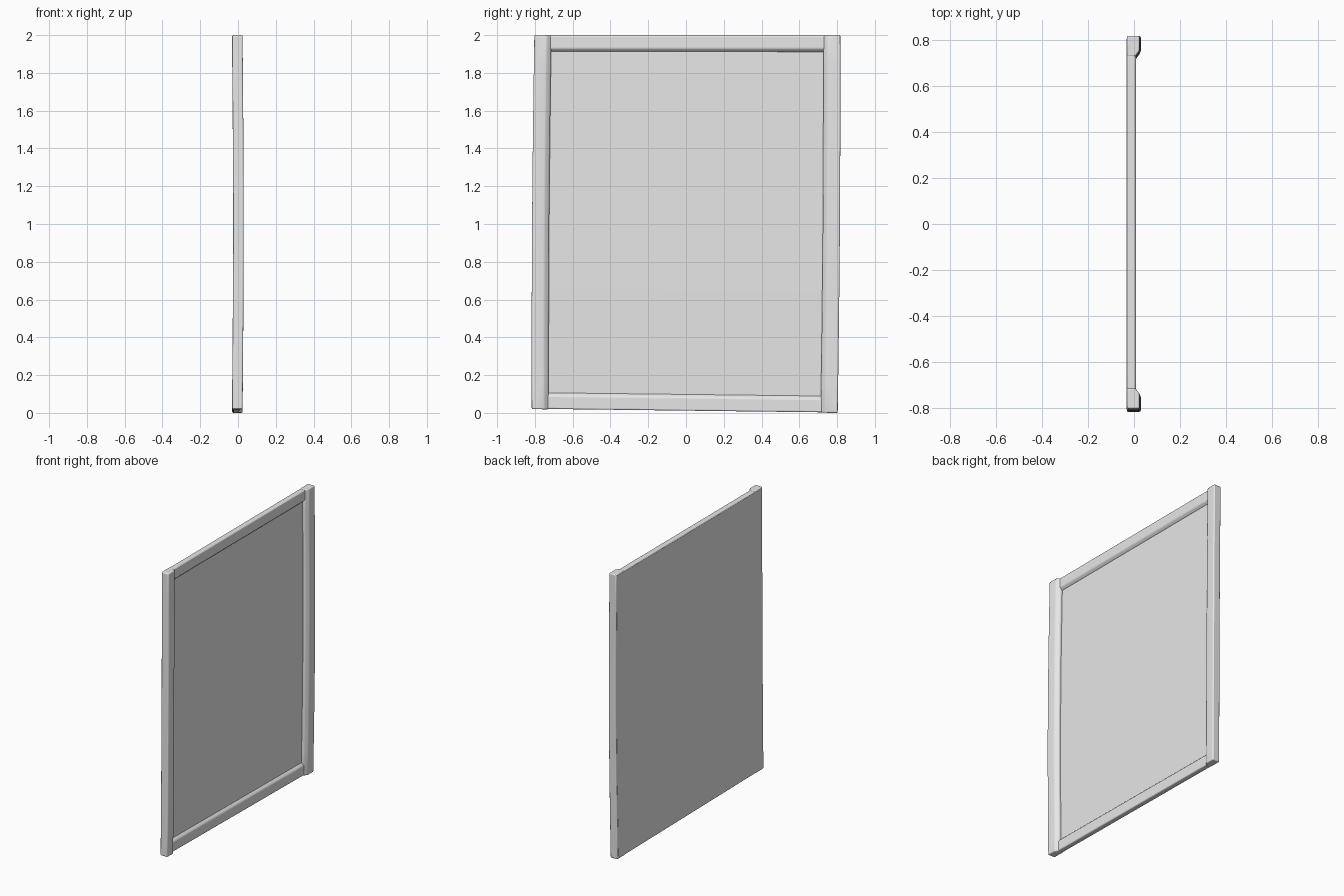
import bpy, bmesh, math
from mathutils import Vector

cube = bpy.data.objects.get("Cube")
if cube:
    bpy.data.objects.remove(cube, do_unlink=True)

gray = bpy.data.materials.new("light_gray")
gray.use_nodes = True
gray.diffuse_color = (0.8, 0.8, 0.8, 1)
gray.node_tree.nodes["Principled BSDF"].inputs["Base Color"].default_value = (0.8, 0.8, 0.8, 1)

BACK = -0.028


def warp(p):
    """Slight hand-made bow and lean shared by every part."""
    bow = math.sin(math.pi * min(max(p.z / 2, 0), 1))
    x = p.x + 0.006 * bow - 0.003
    y = p.y * (1 + 0.006 * bow) + 0.007 * (p.z - 1)
    z = p.z - 0.01 * (p.y / 0.81) * (1 - p.z / 2)
    return Vector((x, y, z))


def sweep(name, profile, place, start, end, steps=12, bevel=0.007):
    """Sweep a closed profile in straight steps, then bend and soften it."""
    bm = bmesh.new()
    rings = []
    for i in range(steps + 1):
        t = start + (end - start) * i / steps
        rings.append([bm.verts.new(warp(place(a, b, t))) for a, b in profile])
    n = len(profile)
    for r0, r1 in zip(rings, rings[1:]):
        for k in range(n):
            bm.faces.new((r0[k], r0[(k + 1) % n], r1[(k + 1) % n], r1[k]))
    bm.faces.new(rings[0])
    bm.faces.new(rings[-1])
    bmesh.ops.recalc_face_normals(bm, faces=bm.faces)
    mesh = bpy.data.meshes.new(name)
    bm.to_mesh(mesh)
    bm.free()
    mesh.materials.append(gray)
    obj = bpy.data.objects.new(name, mesh)
    bpy.context.collection.objects.link(obj)
    if bevel:
        mod = obj.modifiers.new("soft_edges", "BEVEL")
        mod.width = bevel
        mod.segments = 3
        mod.limit_method = "ANGLE"
        mod.angle_limit = math.radians(20)
    bpy.ops.object.select_all(action="DESELECT")
    obj.select_set(True)
    bpy.context.view_layer.objects.active = obj
    bpy.ops.object.shade_smooth_by_angle(angle=math.radians(40))
    return obj


def upright(a, b, t):
    return Vector((a, b, t))


def across(a, b, t):
    return Vector((a, t, b))


# Flat sheet: plain back and recessed front
sheet = [(BACK - 0.001, -0.80), (-0.007, -0.80), (-0.007, 0.80), (BACK - 0.001, 0.80)]
sweep("panel", sheet, upright, 0.02, 1.99, bevel=0)

# Proud side stiles with a sloping inner shoulder
stile = [(BACK, 0.81), (0.027, 0.81), (0.027, 0.745), (0.008, 0.72), (BACK, 0.72)]
for name, side in (("right_stile", -1), ("left_stile", 1)):
    sweep(name, [(x, y * side) for x, y in stile], upright, 0.01, 2.0)

# Thinner rails with a sloping inner edge, mirrored top to bottom
rail = [(BACK, 0.0), (0.011, 0.0), (0.011, 0.07), (-0.008, 0.088), (BACK, 0.088)]
sweep("bottom_rail", [(x, 0.012 + z) for x, z in rail], across, -0.79, 0.79)
sweep("top_rail", [(x, 1.998 - z) for x, z in rail], across, -0.79, 0.79)
